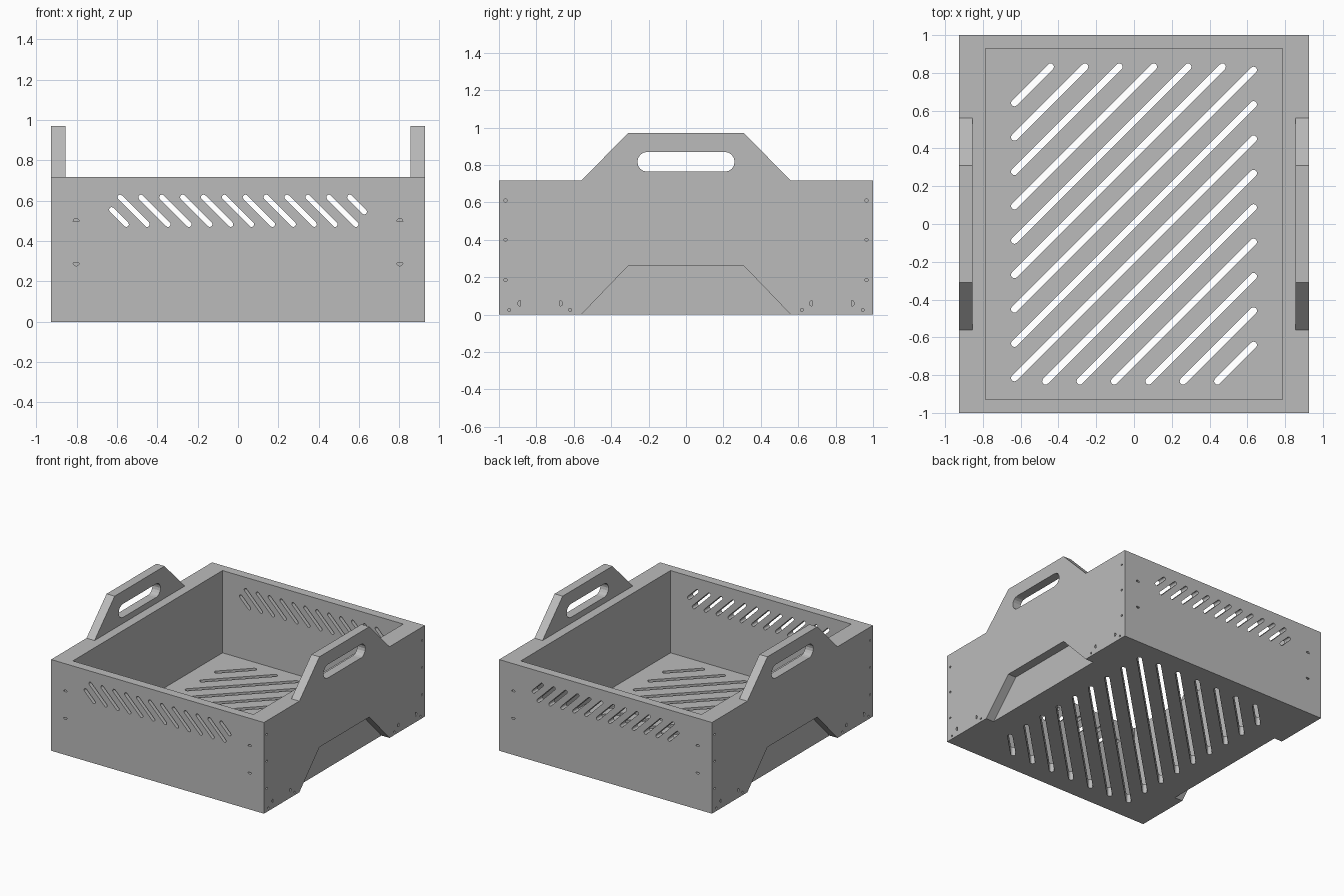
import bpy, bmesh
from math import pi, cos, sin, atan2
from mathutils import Matrix, Vector

if "Cube" in bpy.data.objects:
    bpy.data.objects.remove(bpy.data.objects["Cube"])

# One plain grey for the whole crate
grey = bpy.data.materials.new("plain_grey")
grey.use_nodes = True
colour = (0.5, 0.5, 0.5, 1)
grey.diffuse_color = colour
grey.node_tree.nodes["Principled BSDF"].inputs["Base Color"].default_value = colour

W, D, H, T = 0.926, 1.0, 0.717, 0.07    # half width, half depth, wall height, board thickness
IN_X, IN_Y = W - 2 * T, D - T           # inside half sizes

# Board orientations: local x, local y and thickness directions
FLAT = ((1, 0, 0), (0, 1, 0), (0, 0, 1))
FRONT = ((1, 0, 0), (0, 0, 1), (0, -1, 0))
SIDE = ((0, 1, 0), (0, 0, 1), (1, 0, 0))


def panel(name, outline, holes, axes, centre):
    """Board of thickness T with an outline and holes cut through it."""
    curve = bpy.data.curves.new(name, "CURVE")
    curve.dimensions = "2D"
    curve.fill_mode = "BOTH"
    curve.extrude = T / 2
    for loop in [outline] + holes:
        spline = curve.splines.new("POLY")
        spline.points.add(len(loop) - 1)
        for point, (u, v) in zip(spline.points, loop):
            point.co = (u, v, 0, 1)
        spline.use_cyclic_u = True
    helper = bpy.data.objects.new(name + "_profile", curve)
    bpy.context.collection.objects.link(helper)
    graph = bpy.context.evaluated_depsgraph_get()
    mesh = bpy.data.meshes.new_from_object(helper.evaluated_get(graph))
    bpy.data.objects.remove(helper)
    bm = bmesh.new()
    bm.from_mesh(mesh)
    bmesh.ops.remove_doubles(bm, verts=bm.verts, dist=1e-5)
    turn = Matrix([Vector(a) for a in axes]).transposed().to_4x4()
    bm.transform(Matrix.Translation(centre) @ turn)
    bmesh.ops.recalc_face_normals(bm, faces=bm.faces)
    for face in bm.faces:
        face.smooth = False
    bm.to_mesh(mesh)
    bm.free()
    mesh.name = name
    mesh.materials.clear()
    mesh.materials.append(grey)
    bpy.context.collection.objects.link(bpy.data.objects.new(name, mesh))


def rect(x, y0, y1):
    return [(-x, y0), (x, y0), (x, y1), (-x, y1)]


def arc(u, v, r, start, sweep, n):
    return [(u + r * cos(start + sweep * i / n), v + r * sin(start + sweep * i / n))
            for i in range(n + 1)]


def circle(u, v, r):
    return arc(u, v, r, 0, 2 * pi, 12)[:-1]


def half_disc(u, v, r, facing):
    return arc(u, v, r, facing - pi / 2, pi, 8)


def slot(a, b, r):
    angle = atan2(b[1] - a[1], b[0] - a[0])
    return arc(*a, r, angle + pi / 2, pi, 8) + arc(*b, r, angle - pi / 2, pi, 8)


def diagonal_slots(half_u, half_v, mid_v, step, count, slope, r):
    """Evenly spaced 45 degree slots clipped to a rectangle."""
    slots = []
    for k in range(-count, count + 1):
        c = k * step
        lo = max(-half_u, -half_v - c)
        hi = min(half_u, half_v - c)
        ends = [(slope * u, mid_v + u + c) for u in (lo, hi)]
        slots.append(slot(*ends, r))
    return slots


# Slotted floor
panel("floor", rect(IN_X, -IN_Y, IN_Y),
      diagonal_slots(0.633, 0.832, 0, 0.182, 7, 1, 0.018), FLAT, (0, 0, T / 2))

# Front and back walls with vents and fixing holes
vents = diagonal_slots(0.626, 0.067, 0.55, 0.1035, 6, -1, 0.013)
fixings = [half_disc(s * 0.802, z, 0.015, f) for s in (-1, 1)
           for z, f in ((0.497, pi / 2), (0.292, -pi / 2))]
for name, s in (("front_wall", -1), ("back_wall", 1)):
    panel(name, rect(W - T, 0, H), vents + fixings, FRONT, (0, s * (D - T / 2), 0))

# Side walls: plain inner board, outer board with raised handle and stacking notch
half = [(0.31, 0.26), (0.56, 0), (D, 0), (D, H), (0.56, H), (0.31, 0.97)]
outline = half + [(-y, z) for y, z in reversed(half)]
side_holes = [slot((-0.207, 0.817), (0.207, 0.817), 0.053)]
for s in (-1, 1):
    side_holes += [circle(s * 0.965, z, 0.008) for z in (0.185, 0.4, 0.61)]
    side_holes += [circle(s * y, 0.025, 0.008) for y in (0.62, 0.945)]
    out = 0 if s > 0 else pi
    side_holes += [half_disc(s * 0.885, 0.06, 0.015, out),
                   half_disc(s * 0.675, 0.06, 0.015, out + pi)]
for name, s in (("right", -1), ("left", 1)):
    panel(name + "_inner_side", rect(IN_Y, 0, H), [], SIDE, (s * (W - 1.5 * T), 0, 0))
    panel(name + "_handle_side", outline, side_holes, SIDE, (s * (W - T / 2), 0, 0))
